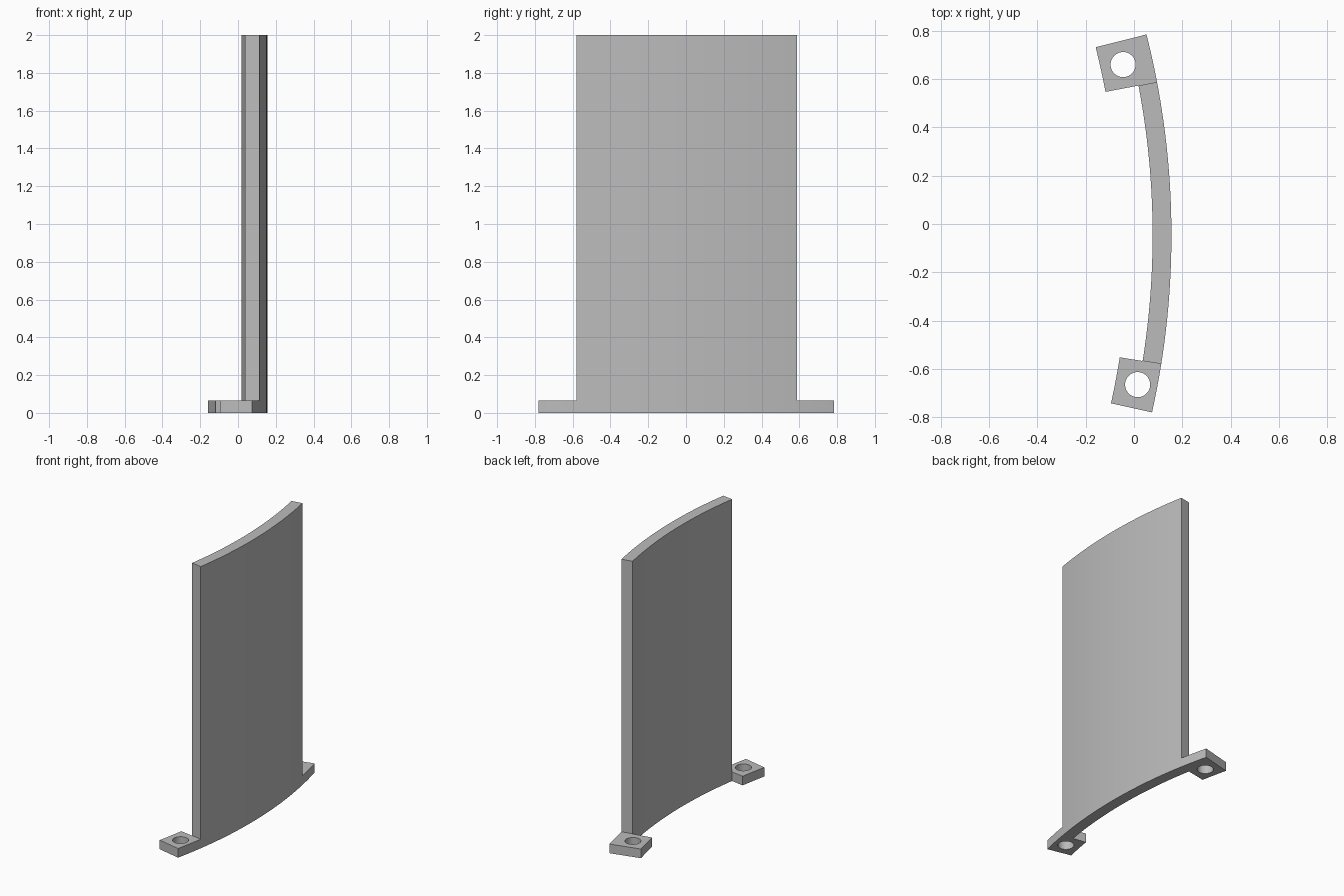
import bpy
import bmesh
import math
from mathutils import Vector

cube = bpy.data.objects.get("Cube")
if cube:
    bpy.data.objects.remove(cube, do_unlink=True)

CENTRE = Vector((-3.235, -0.046, 0))   # axis of the curved panel
OUTER = 3.39
INNER = 3.312
FLANGE = 0.065

grey = bpy.data.materials.new("light_grey")
grey.use_nodes = True
colour = (0.5, 0.5, 0.5, 1)
grey.diffuse_color = colour
grey.node_tree.nodes["Principled BSDF"].inputs["Base Color"].default_value = colour


def arc(radius, start, end, steps):
    """Points on an arc around the panel axis."""
    angles = [start + (end - start) * i / steps for i in range(steps + 1)]
    return [CENTRE + radius * Vector((math.cos(a), math.sin(a), 0)) for a in angles]


def sector(name, inner, start, end, height, steps, hole=None):
    """Upright ring sector, optionally pierced by a round hole (x, y, radius)."""
    loops = [arc(OUTER, start, end, steps) + arc(inner, end, start, steps)]
    if hole:
        x, y, r = hole
        turn = [math.tau * i / 40 for i in range(40)]
        loops.append([Vector((x + r * math.cos(a), y + r * math.sin(a), 0)) for a in turn])

    bm = bmesh.new()
    for points in loops:
        verts = [bm.verts.new(p) for p in points]
        for i, v in enumerate(verts):
            bm.edges.new((verts[i - 1], v))
    if hole:
        bmesh.ops.triangle_fill(bm, edges=bm.edges[:], use_beauty=True)
    else:
        bm.faces.new(bm.verts[:])
    grown = bmesh.ops.extrude_face_region(bm, geom=bm.faces[:], use_keep_orig=True)
    top = [g for g in grown["geom"] if isinstance(g, bmesh.types.BMVert)]
    bmesh.ops.translate(bm, verts=top, vec=(0, 0, height))
    bmesh.ops.recalc_face_normals(bm, faces=bm.faces[:])

    mesh = bpy.data.meshes.new(name)
    bm.to_mesh(mesh)
    bm.free()
    mesh.materials.append(grey)
    obj = bpy.data.objects.new(name, mesh)
    bpy.context.collection.objects.link(obj)
    bpy.ops.object.select_all(action="DESELECT")
    obj.select_set(True)
    bpy.context.view_layer.objects.active = obj
    bpy.ops.object.shade_smooth_by_angle(angle=math.radians(30))
    return obj


# Curved panel, then a drilled mounting ear at the foot of each end
sector("curved_panel", INNER, -0.158, 0.188, 2.0, 40)
sector("back_mounting_ear", 3.173, 0.188, 0.2476, FLANGE, 6, (-0.045, 0.66, 0.052))
sector("front_mounting_ear", 3.216, -0.2182, -0.158, FLANGE, 6, (0.015, -0.665, 0.052))
